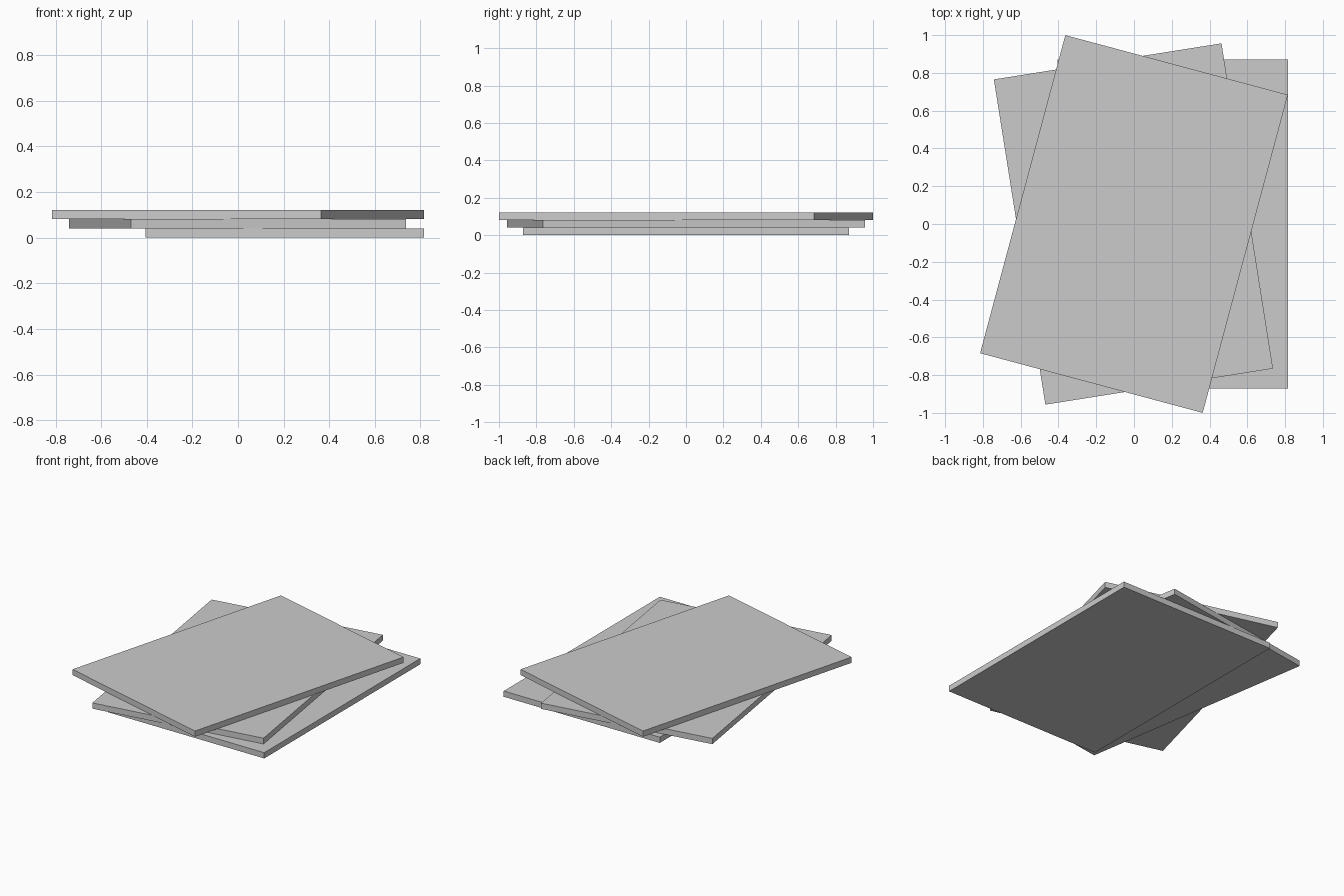
import bpy
from math import radians

cube = bpy.data.objects.get("Cube")
if cube:
    bpy.data.objects.remove(cube, do_unlink=True)

# One plain grey for every sheet
grey = bpy.data.materials.new("light_grey")
grey.use_nodes = True
colour = (0.6, 0.6, 0.6, 1)
grey.diffuse_color = colour
grey.node_tree.nodes["Principled BSDF"].inputs["Base Color"].default_value = colour

WIDTH, LENGTH, THICK = 1.22, 1.743, 0.0407


def board(name, layer, x, angle):
    """Flat rectangular board lying on the given layer of the stack."""
    bpy.ops.mesh.primitive_cube_add(size=1, location=(x, 0, (layer + 0.5) * THICK))
    obj = bpy.context.object
    obj.name = name
    obj.scale = (WIDTH, LENGTH, THICK)
    obj.rotation_euler.z = radians(angle)
    obj.data.materials.append(grey)


# Loosely fanned stack, from the floor up
board("bottom_board", 0, 0.205, 0)
board("middle_board", 1, -0.003, 9)
board("top_board", 2, 0, -15)
